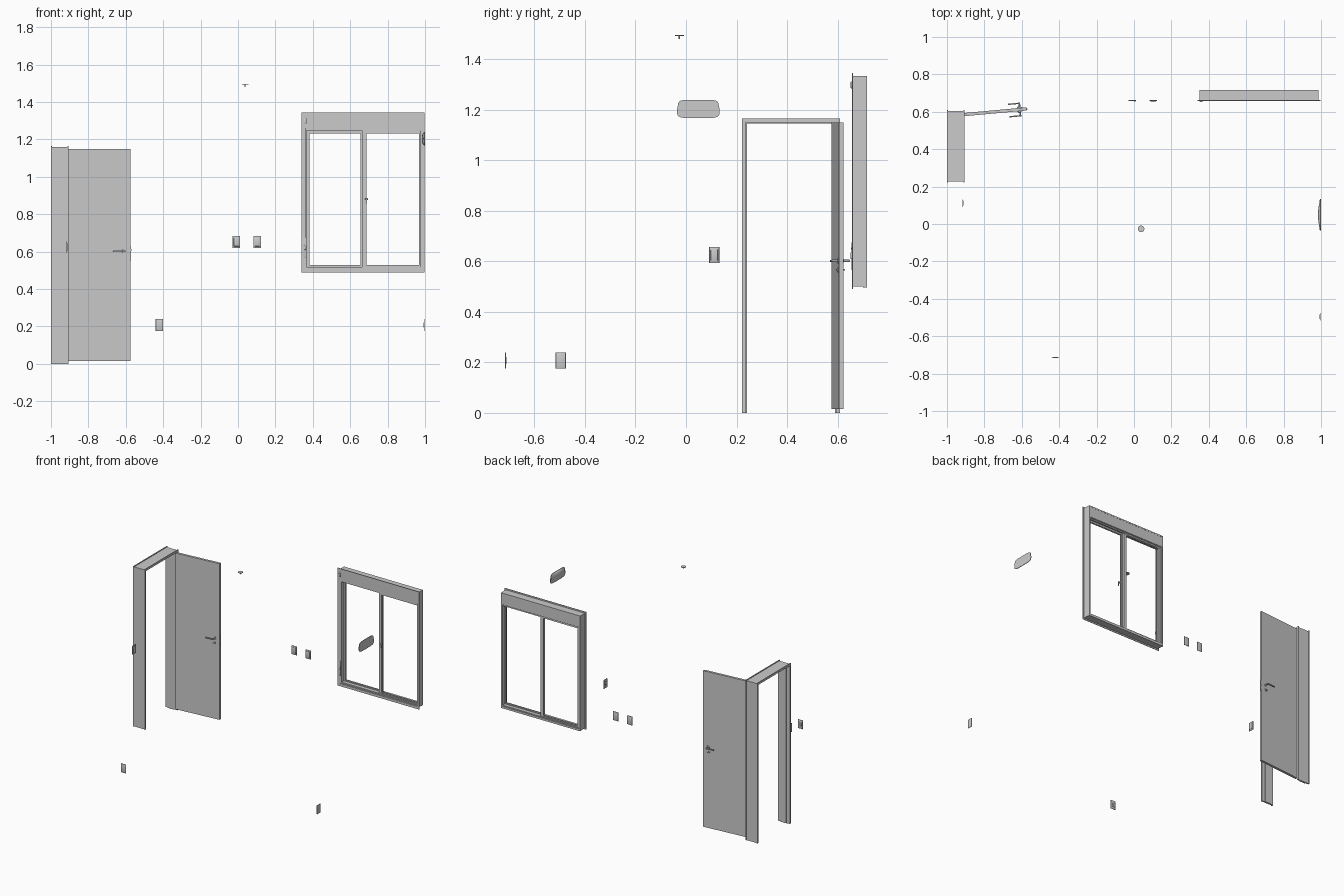
import bpy, bmesh, math
from mathutils import Matrix, Vector

if "Cube" in bpy.data.objects:
    bpy.data.objects.remove(bpy.data.objects["Cube"])

I = Matrix.Identity(4)


def finish(name, bm, M=I, smooth=False):
    bmesh.ops.recalc_face_normals(bm, faces=bm.faces)
    bm.transform(M)
    me = bpy.data.meshes.new(name)
    bm.to_mesh(me)
    bm.free()
    if smooth:
        for p in me.polygons:
            p.use_smooth = True
    ob = bpy.data.objects.new(name, me)
    bpy.context.collection.objects.link(ob)
    if smooth:
        bpy.ops.object.select_all(action='DESELECT')
        ob.select_set(True)
        bpy.context.view_layer.objects.active = ob
        bpy.ops.object.shade_smooth_by_angle(angle=math.radians(35))
    return ob


def box(name, x0, x1, y0, y1, z0, z1, M=I, bevel=0):
    bm = bmesh.new()
    bmesh.ops.create_cube(bm, size=1)
    for v in bm.verts:
        v.co = Vector((x0 if v.co.x < 0 else x1, y0 if v.co.y < 0 else y1, z0 if v.co.z < 0 else z1))
    if bevel:
        bmesh.ops.bevel(bm, geom=bm.edges[:], offset=bevel, segments=2, affect='EDGES', profile=0.5)
    return finish(name, bm, M, bool(bevel))


def cyl(name, loc, r, depth, axis='Z', M=I, seg=20):
    rot = {'Z': I, 'Y': Matrix.Rotation(math.pi / 2, 4, 'X'), 'X': Matrix.Rotation(math.pi / 2, 4, 'Y')}[axis]
    bm = bmesh.new()
    bmesh.ops.create_cone(bm, cap_ends=True, segments=seg, radius1=r, radius2=r, depth=depth)
    return finish(name, bm, M @ Matrix.Translation(loc) @ rot, True)


def frame(name, outer, inner, d0, d1, M=I, closed=True):
    """Mitred rectangular frame in the xz plane, from depth d0 to d1; open at the bottom if not closed."""
    def corners(r):
        a, b, c, d = r
        return [(a, c), (a, d), (b, d), (b, c)]
    bm = bmesh.new()
    rows = []
    for o, i in zip(corners(outer), corners(inner)):
        rows.append([bm.verts.new((p[0], y, p[1])) for p, y in ((o, d0), (i, d0), (i, d1), (o, d1))])
    for k in range(4 if closed else 3):
        a, b = rows[k], rows[(k + 1) % 4]
        for j in range(4):
            bm.faces.new((a[j], a[(j + 1) % 4], b[(j + 1) % 4], b[j]))
    if not closed:
        bm.faces.new(rows[0])
        bm.faces.new(rows[3])
    return finish(name, bm, M)


# Door frame: local x runs along world y, local depth runs along world -x
D = Matrix.Rotation(math.pi / 2, 4, 'Z')
out, inn = (.222, .609, 0, 1.165), (.236, .595, 0, 1.15)
for side, d in (("outer", .994), ("inner", .905)):
    frame("door_casing_" + side, out, inn, d, d + .006, D, False)
frame("door_liner", (.227, .604, 0, 1.16), inn, .909, .996, D, False)
frame("door_stop", (.234, .597, 0, 1.152), (.241, .590, 0, 1.145), .93, .975, D, False)

# Open door leaf with hinges and hardware, in leaf coordinates
L = Matrix.Translation((-.907, .585, 0)) @ Matrix.Rotation(math.radians(5.2), 4, 'Z')
box("door_leaf", 0, .334, -.0085, .0085, .015, 1.15, L)
for i, z in enumerate((.15, .58, 1.0)):
    cyl(f"hinge_{i}", (-.001, .011, z), .003, .04, 'Z', L, 12)
box("latch_plate", .3335, .335, -.005, .005, .55, .63, L)
box("latch_tongue", .334, .339, -.003, .003, .604, .614, L)
box("lock_bolt", .334, .337, -.003, .003, .562, .576, L)
for n, s in (("front", -1), ("back", 1)):
    cyl("handle_rose_" + n, (.298, s * .010, .602), .011, .004, 'Y', L)
    cyl("handle_stem_" + n, (.298, s * .022, .602), .0045, .026, 'Y', L, 12)
    ys = sorted((s * .030, s * .037))
    box("handle_lever_" + n, .238, .303, *ys, .598, .606, L, .002)
    cyl("lock_rose_" + n, (.294, s * .010, .566), .010, .004, 'Y', L)
    box("thumb_turn_" + n, .287, .301, *sorted((s * .011, s * .017)), .563, .569, L, .001)

# Sliding window
frame("window_casing", (.34, .996, .49, 1.345), (.358, .978, .508, 1.327), .658, .662)
frame("window_reveal", (.35, .986, .50, 1.335), (.360, .976, .51, 1.325), .661, .717)
frame("window_track_frame", (.359, .985, .509, 1.26), (.367, .977, .518, 1.247), .666, .712)
box("shutter_box_front", .357, .979, .662, .667, 1.262, 1.328)
box("shutter_box_back", .357, .979, .710, .716, 1.25, 1.328)
box("shutter_box_base", .357, .979, .664, .714, 1.252, 1.262)
box("shutter_slot_lip", .367, .977, .704, .708, 1.238, 1.252)
box("outer_sill", .35, .986, .700, .717, .497, .512)
for n, x0, x1, a, b, y in (("left", .364, .678, .380, .658, .692), ("right", .664, .980, .685, .972, .673)):
    frame("sash_" + n, (x0, x1, .512, 1.25), (a, b, .525, 1.235), y, y + .014)
    frame("glazing_bead_" + n, (a - .004, b + .004, .521, 1.239), (a + .003, b - .003, .528, 1.232), y + .004, y + .010)
box("window_handle_plate", .677, .683, .670, .674, .85, .892, bevel=.001)
box("window_handle_grip", .680, .694, .660, .672, .876, .886, bevel=.002)
box("window_handle_tail", .686, .690, .660, .665, .855, .880, bevel=.001)

# Shutter strap with guide and winder
box("shutter_strap", .356, .362, .6545, .6555, .60, 1.30)
box("strap_guide", .352, .366, .652, .659, 1.285, 1.312, bevel=.002)
box("strap_winder_plate", .351, .367, .655, .659, .565, .675, bevel=.001)
box("strap_winder", .353, .365, .651, .656, .61, .635, bevel=.002)


# Wall plates: built facing -y, then turned to face the room
def plate(name, loc, turn, kind):
    M = Matrix.Translation(loc) @ Matrix.Rotation(math.radians(turn), 4, 'Z')
    box(name + "_plate", -.020, .020, -.004, 0, -.032, .032, M, .0012)
    if kind == "switch":
        box(name + "_rocker", -.014, .014, -.006, -.003, -.022, .022, M, .001)
    elif kind == "dimmer":
        box(name + "_cover", -.014, .014, -.0055, -.003, -.022, .022, M, .001)
        cyl(name + "_button", (.012, -.006, 0), .004, .004, 'Y', M, 16)
    else:
        frame(name + "_surround", (-.013, .013, -.014, .014), (-.010, .010, -.010, .010), -.006, -.003, M)
        for s in (-1, 1):
            cyl(f"{name}_contact_{s}", (s * .005, -.0045, 0), .0022, .003, 'Y', M, 12)


plate("wall_switch_a", (-.009, .662, .651), 0, "dimmer")
plate("wall_switch_b", (.103, .662, .651), 0, "switch")
plate("door_switch", (-.917, .112, .625), 90, "switch")
plate("front_socket", (-.420, -.717, .208), 180, "socket")
plate("side_socket", (.998, -.496, .208), -90, "socket")

# Domed wall unit
bm = bmesh.new()
bmesh.ops.create_grid(bm, x_segments=24, y_segments=12, size=1)
for v in bm.verts:
    u, w = math.sin(math.pi / 2 * v.co.x) * .995, v.co.y
    h = .035 * (1 - abs(u) ** 7) ** (1 / 5)
    z = w * h
    low = .004 * (1 - u * u) if w < 0 else .002 * (1 - u * u)
    y = .049 + u * (.0845 - .004 * max(0, w))
    v.co = (1 - .004 - .012 * (1 - u * u) * (1 - w ** 4), y, 1.204 + z + w * low * .5)
rim = [e for e in bm.edges if e.is_boundary]
ext = bmesh.ops.extrude_edge_only(bm, edges=rim)["geom"]
for g in ext:
    if isinstance(g, bmesh.types.BMVert):
        g.co.x = 1
bmesh.ops.holes_fill(bm, edges=[e for e in bm.edges if e.is_boundary], sides=0)
finish("wall_unit_shell", bm, I, True)
for n, y in (("a", -.028), ("b", .126)):
    cyl("wall_unit_screw_" + n, (.994, y, 1.206), .003, .006, 'X', I, 12)

# Ceiling lamp holder
cyl("ceiling_disc", (.038, -.026, 1.4945), .0175, .003, 'Z', I, 32)
cyl("ceiling_stem", (.038, -.026, 1.487), .003, .014, 'Z', I, 12)
